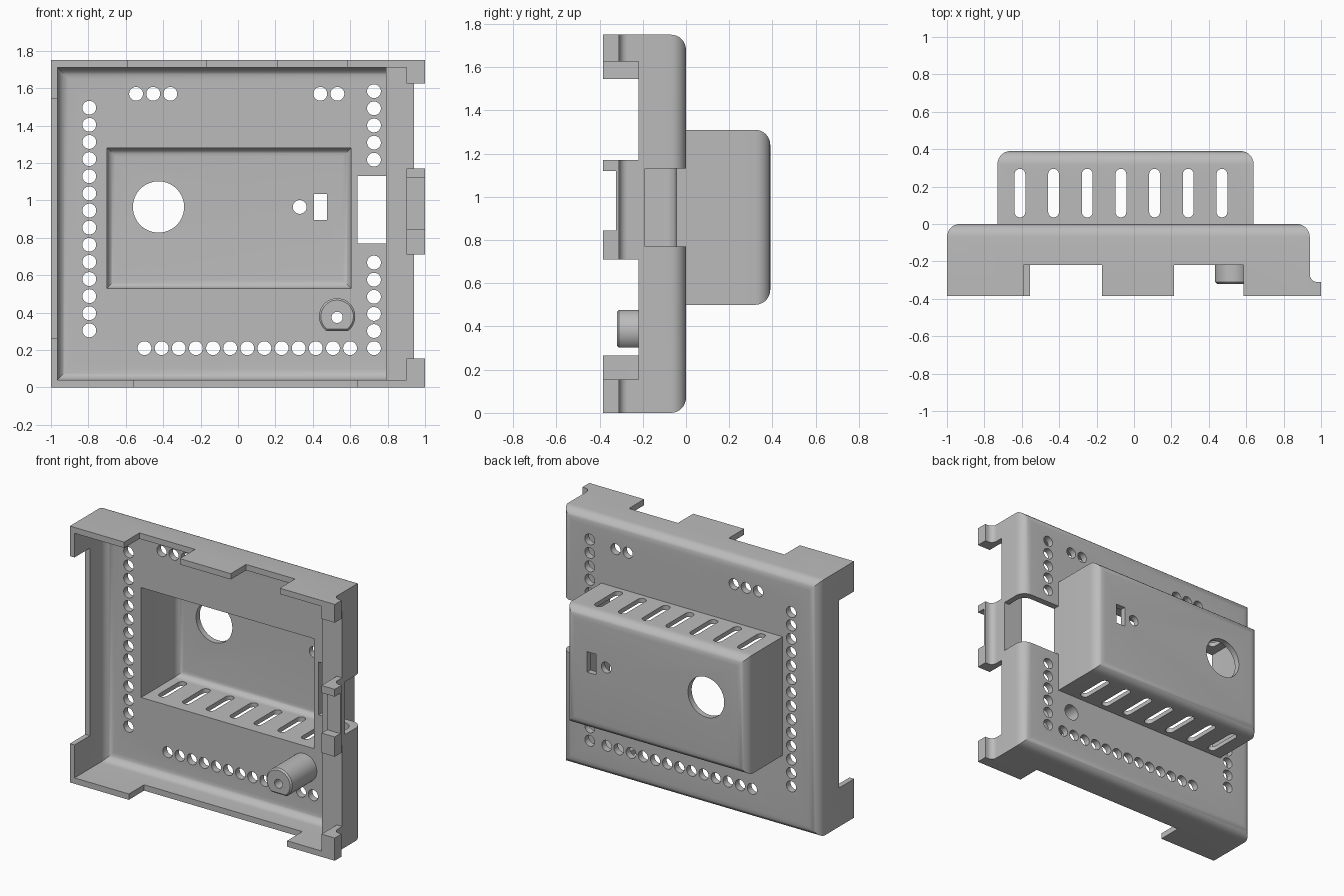
import bpy, bmesh, math
from mathutils import Matrix, Vector

old = bpy.data.objects.get("Cube")
if old:
    bpy.data.objects.remove(old, do_unlink=True)

grey = bpy.data.materials.new("light_grey_plastic")
grey.use_nodes = True
colour = (0.5, 0.5, 0.5, 1)
grey.diffuse_color = colour
grey.node_tree.nodes["Principled BSDF"].inputs["Base Color"].default_value = colour


def finish(bm, name):
    bmesh.ops.recalc_face_normals(bm, faces=bm.faces)
    mesh = bpy.data.meshes.new(name)
    bm.to_mesh(mesh)
    bm.free()
    mesh.materials.append(grey)
    obj = bpy.data.objects.new(name, mesh)
    bpy.context.collection.objects.link(obj)
    return obj


def box(bm, x, y, z, radius=0):
    """Box from (min, max) pairs, with optional rounding of its rear edges."""
    lo, hi = Vector((x[0], y[0], z[0])), Vector((x[1], y[1], z[1]))
    mat = Matrix.Translation((lo + hi) / 2) @ Matrix.Diagonal((*(hi - lo), 1))
    verts = bmesh.ops.create_cube(bm, size=1, matrix=mat)["verts"]
    if radius:
        rear = [e for e in {e for v in verts for e in v.link_edges}
                if all(v.co.y > y[1] - 1e-4 for v in e.verts)]
        bmesh.ops.bevel(bm, geom=rear, offset=radius, segments=8,
                        profile=0.5, affect='EDGES')


def rod(bm, x, z, r, y, sides=28):
    """Cylinder along y."""
    mat = Matrix.Translation((x, sum(y) / 2, z)) @ Matrix.Rotation(math.pi / 2, 4, 'X')
    bmesh.ops.create_cone(bm, cap_ends=True, segments=sides, radius1=r, radius2=r,
                          depth=y[1] - y[0], matrix=mat)


def prism(bm, points, axis, start, length):
    """Extrude a closed outline given as 2D points along z (or y)."""
    if axis == 'Z':
        verts = [bm.verts.new((a, b, start)) for a, b in points]
        step = (0, 0, length)
    else:
        verts = [bm.verts.new((a, start, b)) for a, b in points]
        step = (0, length, 0)
    face = bm.faces.new(verts)
    new = bmesh.ops.extrude_face_region(bm, geom=[face])["geom"]
    bmesh.ops.translate(bm, vec=step, verts=[g for g in new if isinstance(g, bmesh.types.BMVert)])


def combine(target, bm, operation='DIFFERENCE'):
    """Apply a boolean with a temporary mesh."""
    tool = finish(bm, "cutter")
    tool.hide_render = True
    mod = target.modifiers.new("shape", 'BOOLEAN')
    mod.operation, mod.solver, mod.object = operation, 'EXACT', tool
    bpy.context.view_layer.objects.active = target
    bpy.ops.object.modifier_apply(modifier=mod.name)
    bpy.data.objects.remove(tool, do_unlink=True)


# Outer tray with the raised rear housing
bm = bmesh.new()
box(bm, (-1, 0.94), (-0.385, 0), (0, 1.75), 0.07)
shell = finish(bm, "enclosure_shell")
bm = bmesh.new()
box(bm, (-0.73, 0.64), (-0.02, 0.39), (0.5, 1.31), 0.07)
combine(shell, bm, 'UNION')

# Hollow interior
bm = bmesh.new()
box(bm, (-0.965, 0.9), (-0.5, -0.045), (0.04, 1.71), 0.06)
combine(shell, bm)
bm = bmesh.new()
box(bm, (-0.7, 0.605), (-0.2, 0.35), (0.53, 1.28), 0.045)
combine(shell, bm)

# Gaps in the rim and the side opening
bm = bmesh.new()
front = (-0.5, -0.22)
for x in ((-0.59, -0.17), (0.215, 0.585)):
    box(bm, x, front, (1.6, 1.85))
box(bm, (-0.555, 0.64), front, (-0.1, 0.1))
box(bm, (-1.1, -0.9), front, (0.265, 1.545))
for z in ((0.155, 0.71), (1.17, 1.625)):
    box(bm, (0.85, 1.1), front, z)
box(bm, (0.85, 1.1), (-0.5, -0.325), (0.845, 1.12))
box(bm, (0.6401, 1.1), (-0.19, 0.3), (0.77, 1.13))
combine(shell, bm)

# Rows of round holes in the panel
PITCH, HOLE = 0.0916, 0.037
spots = [(-0.795, 0.305 + i * PITCH) for i in range(14)]
spots += [(-0.5 + i * PITCH, 0.21) for i in range(13)]
spots += [(0.727, 0.21 + i * PITCH) for i in range(16) if i < 6 or i > 10]
spots += [(-0.545 + i * PITCH, 1.57) for i in range(3)]
spots += [(0.44 + i * PITCH, 1.57) for i in range(2)]
bm = bmesh.new()
for x, z in spots:
    rod(bm, x, z, HOLE, (-0.1, 0.1))
rod(bm, 0.53, 0.375, 0.055, (-0.1, 0.1))
combine(shell, bm)

# Round and square openings in the rear face
bm = bmesh.new()
rear = (0.3, 0.5)
rod(bm, -0.425, 0.965, 0.137, rear, 64)
rod(bm, 0.33, 0.965, HOLE, rear)
box(bm, (0.405, 0.475), rear, (0.895, 1.035))
combine(shell, bm)

# Ventilation slots through the top and bottom of the housing
bm = bmesh.new()
for i in range(7):
    cx, r = -0.61 + i * 0.18, 0.029
    outline = []
    for k in range(18):
        a = math.pi * (k if k < 9 else k - 1) / 8
        cy = 0.266 if k < 9 else 0.064
        outline.append((cx + r * math.cos(a), cy + r * math.sin(a)))
    prism(bm, outline, 'Z', 0.4, 1.0)
combine(shell, bm)

# Inner ledge along the left wall
bm = bmesh.new()
box(bm, (0.79, 0.9), (-0.22, -0.19), (0.04, 1.71))
ledge = finish(bm, "inner_ledge")

# Flared clip lips on the left wall
clips = []
sections = (("lower_clip", 0, 0.155, -0.385), ("middle_clip_lower", 0.71, 0.845, -0.385),
            ("middle_clip", 0.845, 1.12, -0.325), ("middle_clip_upper", 1.12, 1.17, -0.385),
            ("upper_clip", 1.625, 1.75, -0.385))
for name, z0, z1, y_front in sections:
    curve = [(0.98 - 0.04 * math.sin(a), -0.27 - 0.04 * math.cos(a))
             for a in (math.pi / 2 * k / 8 for k in range(9))]
    bm = bmesh.new()
    prism(bm, [(0.94, y_front), (1, y_front), (1, -0.31)] + curve, 'Z', z0, z1 - z0)
    clips.append(finish(bm, name))

# Flat-bottomed boss with a screw bore
bm = bmesh.new()
ring = [(0.53 + 0.097 * math.cos(a), max(0.302, 0.38 + 0.097 * math.sin(a)))
        for a in (math.tau * k / 48 for k in range(48))]
prism(bm, ring, 'Y', -0.32, 0.277)
edges = [e for e in bm.edges if all(v.co.y < -0.319 for v in e.verts)]
bmesh.ops.bevel(bm, geom=edges, offset=0.01, segments=1, affect='EDGES')
boss = finish(bm, "screw_boss")
bm = bmesh.new()
rod(bm, 0.53, 0.375, 0.03, (-0.5, 0.1))
combine(boss, bm)
bm = bmesh.new()
rod(bm, 0.53, 0.375, 0.055, (-0.2, 0.1))
combine(boss, bm)

# Smooth the rounded edges and keep the corners crisp
for obj in [shell, ledge, boss] + clips:
    bpy.ops.object.select_all(action='DESELECT')
    obj.select_set(True)
    bpy.context.view_layer.objects.active = obj
    bpy.ops.object.shade_smooth_by_angle(angle=math.radians(30))
